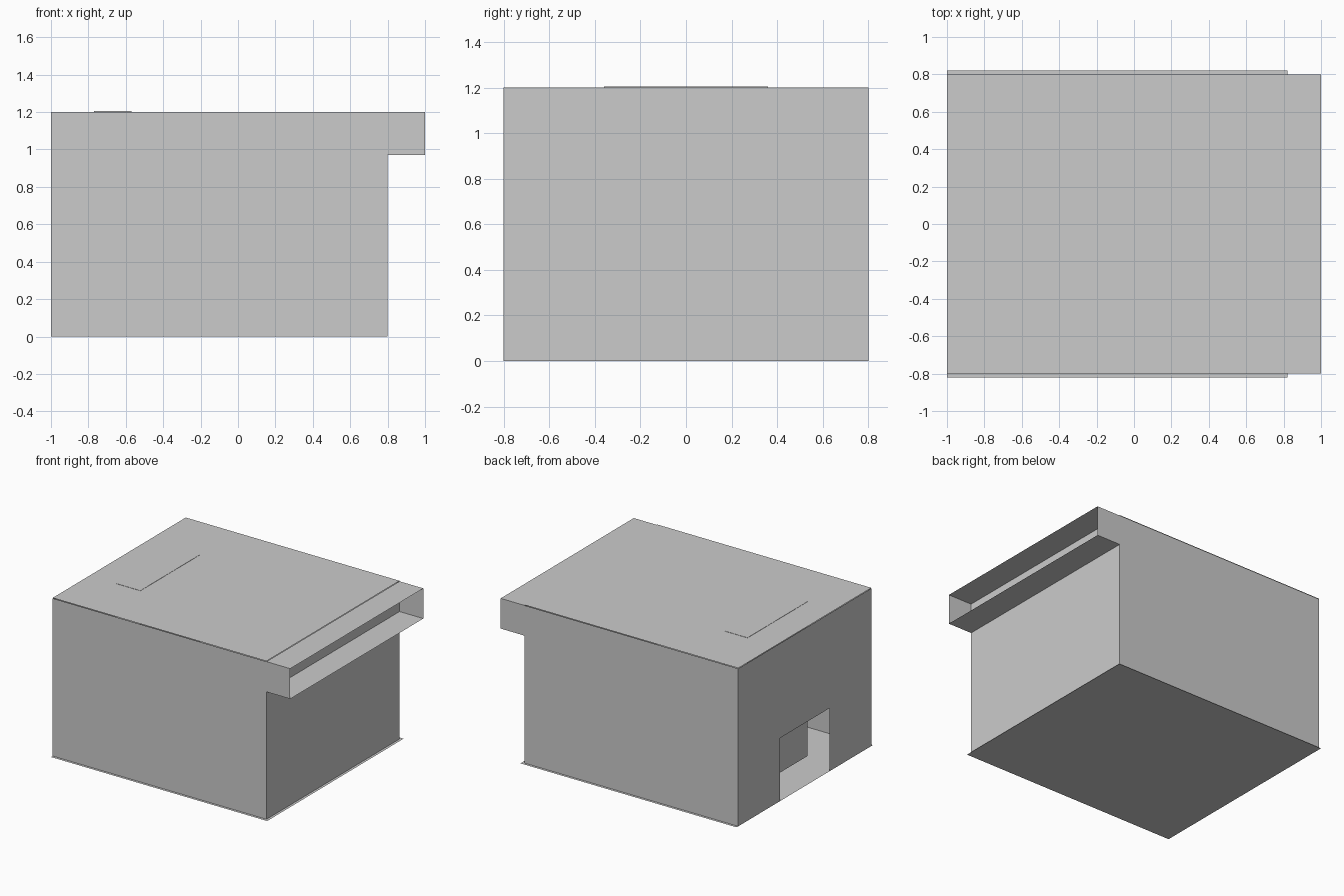
import bpy

if "Cube" in bpy.data.objects:
    bpy.data.objects.remove(bpy.data.objects["Cube"])

TOP = 1.2


def sheet(name, *faces):
    """Make an object out of thin flat polygons, each a list of corner points."""
    verts, polys = [], []
    for face in faces:
        polys.append(range(len(verts), len(verts) + len(face)))
        verts += face
    mesh = bpy.data.meshes.new(name)
    mesh.from_pydata(verts, [], [list(p) for p in polys])
    obj = bpy.data.objects.new(name, mesh)
    bpy.context.collection.objects.link(obj)
    return obj


def flat(x0, x1, y0, y1, z):
    return [(x0, y0, z), (x1, y0, z), (x1, y1, z), (x0, y1, z)]


# Floor, slightly wider than the walls
sheet("floor", flat(-1, 0.82, -0.82, 0.82, 0))

# Roof, a hair above the overhanging strip
sheet("roof", flat(-1, 0.8, -0.8, 0.8, TOP + 0.004))

# L-shaped side walls that also close the ends of the trough
side = [(-1, 0), (0.8, 0), (0.8, 0.97), (1, 0.97), (1, TOP), (-1, TOP)]
for name, y in (("front_wall", -0.8), ("back_wall", 0.8)):
    pts = [(x, y, z) for x, z in side]
    sheet(name, pts if y < 0 else pts[::-1])

# Right wall
sheet("right_wall", [(0.8, -0.8, 0), (0.8, 0.8, 0), (0.8, 0.8, TOP), (0.8, -0.8, TOP)])

# Left wall with doorway
door = [(0.8, 0), (0.3, 0), (0.3, 0.48), (-0.3, 0.48),
        (-0.3, 0), (-0.8, 0), (-0.8, TOP), (0.8, TOP)]
sheet("left_wall", [(-1, y, z) for y, z in door])

# Open trough along the right wall: top strip and shelf
sheet("trough_top", flat(0.8, 1, -0.8, 0.8, TOP))
sheet("trough_shelf", flat(0.8, 1, -0.8, 0.8, 0.97))

# Inner block behind the doorway, its top showing in the roof
z0, z1 = 0.03, TOP + 0.006
bpy.ops.mesh.primitive_cube_add(size=1, location=(-0.67, 0, (z0 + z1) / 2))
block = bpy.context.object
block.name = "inner_block"
block.scale = (0.2, 0.72, z1 - z0)
